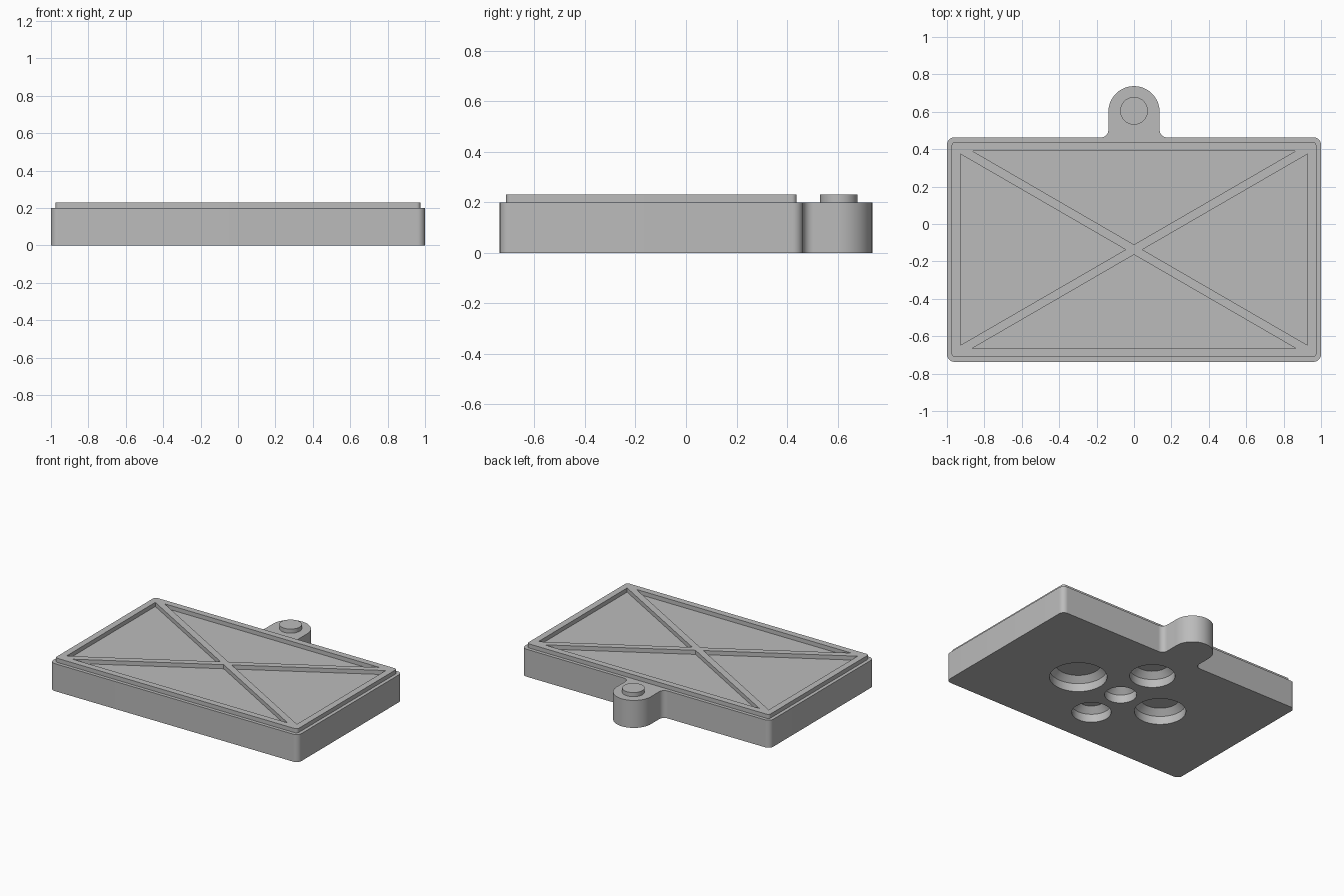
import bpy
import bmesh
from math import cos, sin, radians

cube = bpy.data.objects.get("Cube")
if cube:
    bpy.data.objects.remove(cube, do_unlink=True)

grey = bpy.data.materials.new("plain grey")
grey.use_nodes = True
colour = (0.5, 0.5, 0.5, 1)
grey.diffuse_color = colour
grey.node_tree.nodes["Principled BSDF"].inputs["Base Color"].default_value = colour

FRONT, BACK, TOP, RAISED = -0.737, 0.463, 0.2, 0.23
MID = (FRONT + BACK) / 2


def arc(cx, cy, r, start, end, steps=10):
    angles = [radians(start + (end - start) * i / steps) for i in range(steps + 1)]
    return [(cx + r * cos(a), cy + r * sin(a)) for a in angles]


def loft(name, rings):
    """Closed solid through a stack of (outline, height) rings."""
    bm = bmesh.new()
    loops = [[bm.verts.new((x, y, z)) for x, y in pts] for pts, z in rings]
    bm.faces.new(loops[0])
    bm.faces.new(loops[-1])
    for low, high in zip(loops, loops[1:]):
        for i in range(len(low)):
            j = (i + 1) % len(low)
            bm.faces.new((low[i], low[j], high[j], high[i]))
    bmesh.ops.recalc_face_normals(bm, faces=bm.faces)
    mesh = bpy.data.meshes.new(name)
    bm.to_mesh(mesh)
    bm.free()
    mesh.materials.append(grey)
    obj = bpy.data.objects.new(name, mesh)
    bpy.context.collection.objects.link(obj)
    return obj


def cut(target, cutters):
    for cutter in cutters:
        mod = target.modifiers.new("cut", "BOOLEAN")
        mod.operation, mod.solver, mod.object = "DIFFERENCE", "EXACT", cutter
    graph = bpy.context.evaluated_depsgraph_get()
    mesh = bpy.data.meshes.new_from_object(target.evaluated_get(graph))
    target.modifiers.clear()
    target.data = mesh
    for cutter in cutters:
        bpy.data.objects.remove(cutter, do_unlink=True)


def circle(cx, cy, r):
    return arc(cx, cy, r, 0, 360, 48)[:-1]


# Base slab with a rounded, filleted tab at the back
r, tab, tab_y, fillet = 0.04, 0.137, 0.6, 0.04
outline = (arc(-1 + r, FRONT + r, r, 180, 270) + arc(1 - r, FRONT + r, r, 270, 360)
           + arc(1 - r, BACK - r, r, 0, 90)
           + arc(tab + fillet, BACK + fillet, fillet, 270, 180)
           + arc(0, tab_y, tab, 0, 180, 32)
           + arc(-tab - fillet, BACK + fillet, fillet, 360, 270)
           + arc(-1 + r, BACK - r, r, 90, 180))
base = loft("base_slab", [(outline, 0), (outline, TOP)])

# Round sockets underneath, with chamfered floors
sockets = [(0, 0, 0.106), (0.365, 0, 0.19), (-0.34, 0, 0.17), (0, 0.325, 0.15), (0, -0.3, 0.13)]
cutters = []
for x, dy, rad in sockets:
    wide, narrow = circle(x, MID + dy, rad), circle(x, MID + dy, rad - 0.04)
    cutters.append(loft("socket_cutter", [(wide, -0.05), (wide, 0.06), (narrow, 0.1)]))
cut(base, cutters)

# Raised panel: rim and diagonal ribs left by four triangular pockets
hx, hy, r = 0.975, 0.575, 0.02
panel_outline = (arc(-hx + r, MID - hy + r, r, 180, 270) + arc(hx - r, MID - hy + r, r, 270, 360)
                 + arc(hx - r, MID + hy - r, r, 0, 90) + arc(-hx + r, MID + hy - r, r, 90, 180))
panel = loft("raised_frame", [(panel_outline, TOP - 0.01), (panel_outline, RAISED)])
cutters = []
for s in (-1, 1):
    long_side = [(-0.865, MID + s * 0.528), (0.865, MID + s * 0.528), (0, MID + s * 0.027)]
    short_side = [(s * 0.928, MID - 0.511), (s * 0.928, MID + 0.511), (s * 0.045, MID)]
    for pts in (long_side, short_side):
        cutters.append(loft("pocket_cutter", [(pts, TOP - 0.05), (pts, RAISED + 0.05)]))
cut(panel, cutters)

# Pin on the tab
pin_outline = circle(0, tab_y + 0.005, 0.074)
pin = loft("tab_pin", [(pin_outline, TOP - 0.01), (pin_outline, RAISED)])

bpy.ops.object.select_all(action="DESELECT")
for obj in (base, panel, pin):
    obj.select_set(True)
bpy.context.view_layer.objects.active = base
bpy.ops.object.shade_smooth_by_angle(angle=radians(30))
